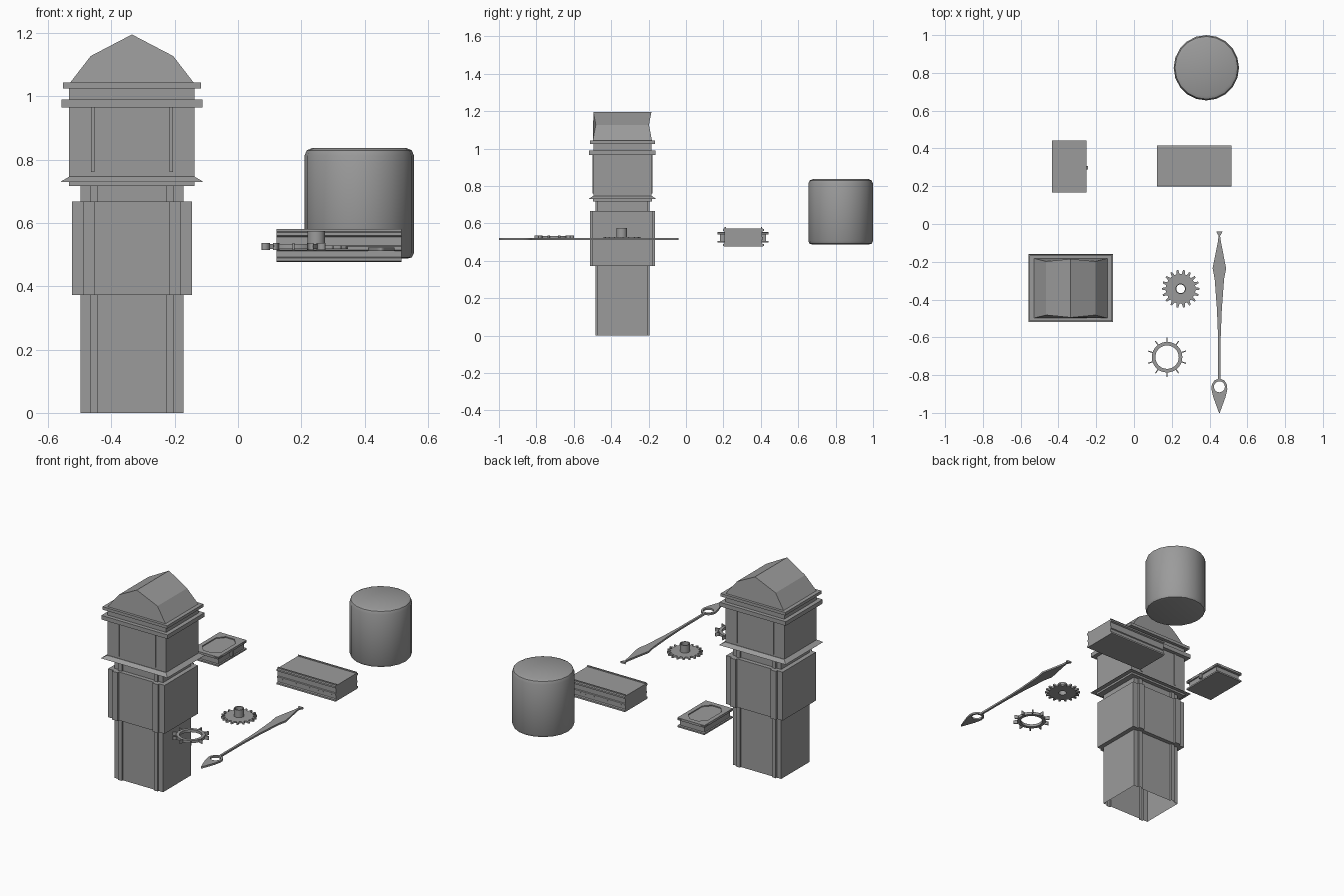
import bpy, bmesh, math
from mathutils import Vector

cube = bpy.data.objects.get("Cube")
if cube:
    bpy.data.objects.remove(cube, do_unlink=True)

stone = bpy.data.materials.new("mid grey")
stone.use_nodes = True
GREY = (0.33, 0.33, 0.33, 1)
stone.diffuse_color = GREY
stone.node_tree.nodes["Principled BSDF"].inputs["Base Color"].default_value = GREY


def add_mesh(name, mesh):
    mesh.materials.clear()
    mesh.materials.append(stone)
    obj = bpy.data.objects.new(name, mesh)
    bpy.context.collection.objects.link(obj)
    return obj


def from_bmesh(name, bm):
    bmesh.ops.recalc_face_normals(bm, faces=bm.faces)
    mesh = bpy.data.meshes.new(name)
    bm.to_mesh(mesh)
    bm.free()
    return add_mesh(name, mesh)


def loft(name, rings, caps=(True, True)):
    """Skin a list of equal closed rings of points."""
    bm = bmesh.new()
    rows = [[bm.verts.new(p) for p in ring] for ring in rings]
    n = len(rows[0])
    for a, b in zip(rows, rows[1:]):
        for i in range(n):
            bm.faces.new((a[i], a[(i + 1) % n], b[(i + 1) % n], b[i]))
    for row, cap in zip((rows[0], rows[-1]), caps):
        if cap:
            bm.faces.new(row)
    return from_bmesh(name, bm)


def rect(cx, cy, hx, hy, z):
    return [(cx + sx * hx, cy + sy * hy, z)
            for sx, sy in ((-1, -1), (1, -1), (1, 1), (-1, 1))]


def block(name, cx, cy, hx, hy, z0, z1):
    return loft(name, [rect(cx, cy, hx, hy, z) for z in (z0, z1)])


def flat_plate(name, outlines, z0, z1):
    """Extrude a flat outline; further outlines become holes."""
    curve = bpy.data.curves.new(name, 'CURVE')
    curve.dimensions = '2D'
    curve.fill_mode = 'BOTH'
    curve.extrude = (z1 - z0) / 2
    for pts in outlines:
        spline = curve.splines.new('POLY')
        spline.points.add(len(pts) - 1)
        for point, (x, y) in zip(spline.points, pts):
            point.co = (x, y, 0, 1)
        spline.use_cyclic_u = True
    temp = bpy.data.objects.new("outline", curve)
    bpy.context.collection.objects.link(temp)
    dg = bpy.context.evaluated_depsgraph_get()
    mesh = bpy.data.meshes.new_from_object(temp.evaluated_get(dg))
    bpy.data.objects.remove(temp, do_unlink=True)
    for v in mesh.vertices:
        v.co.z += (z0 + z1) / 2
    mesh.name = name
    return add_mesh(name, mesh)


def circle(cx, cy, r, n=32):
    return [(cx + r * math.cos(math.tau * i / n), cy + r * math.sin(math.tau * i / n))
            for i in range(n)]


# Tower: each section has two raised strips on the front and on the back
TX, TY = -0.335, -0.34


def ribbed(name, hx, hy, z0, z1, inner, outer, depth, caps=(True, True)):
    half = [(-hx, hy)]
    for a, b in ((-outer, -inner), (inner, outer)):
        half += [(a, hy), (a, hy + depth), (b, hy + depth), (b, hy)]
    half.append((hx, hy))
    outline = half + [(-x, -y) for x, y in half]
    return loft(name, [[(TX + x, TY + y, z) for x, y in outline] for z in (z0, z1)], caps)


def slab(name, hx, hy, z0, z1):
    return block(name, TX, TY, hx, hy, z0, z1)


ribbed("tower_shaft", 0.163, 0.135, 0, 0.72, 0.108, 0.133, 0.01, (False, True))
ribbed("tower_middle", 0.19, 0.16, 0.372, 0.667, 0.117, 0.154, 0.013)
slab("upper_floor", 0.198, 0.158, 0.717, 0.73)
loft("flared_skirt", [rect(TX, TY, 0.224, 0.18, 0.729), rect(TX, TY, 0.222, 0.178, 0.732),
                      rect(TX, TY, 0.198, 0.158, 0.746)])
slab("upper_room", 0.198, 0.155, 0.73, 1.03)
slab("lower_cornice", 0.223, 0.178, 0.965, 0.99)
slab("upper_cornice", 0.218, 0.174, 1.025, 1.043)
for sx, side in ((-1, "right"), (1, "left")):
    for sy, face in ((-1, "front"), (1, "back")):
        block(f"{face}_{side}_strip", TX + sx * 0.124, TY + sy * 0.155,
              0.006, 0.005, 0.76, 0.97)

# Roof: bent gable with pinched ends
gable = [(-0.195, 1.043, 0.158), (-0.13, 1.127, 0.142), (0, 1.195, 0.155),
         (0.13, 1.127, 0.142), (0.195, 1.043, 0.158)]
loft("roof", [[(TX + x, TY + s * hy, z) for x, z, hy in gable] for s in (-1, 1)])

# Drum with rounded rims
profile = [(0.15, 0.487), (0.166, 0.491), (0.173, 0.505), (0.173, 0.812),
           (0.166, 0.829), (0.15, 0.836)]
drum = loft("drum", [[(x, y, z) for x, y in circle(0.383, 0.827, r, 20)] for r, z in profile])
bpy.ops.object.select_all(action='DESELECT')
drum.select_set(True)
bpy.context.view_layer.objects.active = drum
bpy.ops.object.shade_smooth_by_angle(angle=math.radians(40))

# Long chest: moulded side section run along x
section = [(0.103, 0.477), (0.109, 0.479), (0.109, 0.489), (0.1, 0.492), (0.1, 0.512),
           (0.105, 0.515), (0.105, 0.525), (0.1, 0.528), (0.1, 0.556), (0.109, 0.56),
           (0.109, 0.57), (0.1, 0.573), (0.1, 0.58), (0.094, 0.58), (0.094, 0.573)]
section += [(-y, z) for y, z in reversed(section)]
loft("long_chest", [[(x, 0.307 + y, z) for y, z in section] for x in (0.122, 0.517)])

# Book-like case: two covers, inset core, raised border, corner pieces, clasp
BX, BY = -0.342, 0.305
block("case_bottom_cover", BX, BY, 0.091, 0.137, 0.497, 0.506)
block("case_core", BX, BY, 0.082, 0.122, 0.506, 0.541)
block("case_top_cover", BX, BY, 0.091, 0.137, 0.541, 0.549)
flat_plate("case_border", [[p[:2] for p in rect(BX, BY, hx, hy, 0)]
                           for hx, hy in ((0.091, 0.137), (0.066, 0.108))], 0.549, 0.555)
for sx in (-1, 1):
    for sy in (-1, 1):
        c = Vector((BX + sx * 0.068, BY + sy * 0.11))
        flat_plate("case_corner", [[c, c - Vector((sx * 0.04, 0)),
                                    c - Vector((sx * 0.02, sy * 0.025)),
                                    c - Vector((0, sy * 0.045))]], 0.548, 0.555)
block("case_clasp", BX + 0.093, BY - 0.008, 0.006, 0.009, 0.515, 0.545)

# Toothed cog with a hollow hub
GX, GY, TEETH = 0.247, -0.343, 18
cog = []
for i in range(TEETH):
    for step, r in ((-0.3, 0.079), (-0.13, 0.1), (0.13, 0.1), (0.3, 0.079)):
        a = math.tau * (i + step) / TEETH
        cog.append((GX + r * math.cos(a), GY + r * math.sin(a)))
flat_plate("cog_disc", [cog, circle(GX, GY, 0.023, 20)], 0.518, 0.528)
flat_plate("cog_hub", [circle(GX, GY, 0.028, 20), circle(GX, GY, 0.023, 20)], 0.518, 0.574)

# Spoked ring
RX, RY = 0.175, -0.705
flat_plate("spoked_ring", [circle(RX, RY, 0.081), circle(RX, RY, 0.062)], 0.517, 0.533)
for i in range(10):
    a = math.tau * i / 10 + math.pi / 2
    out, across = Vector((math.cos(a), math.sin(a))), Vector((-math.sin(a), math.cos(a)))
    mid = Vector((RX, RY))
    flat_plate("ring_spoke", [[mid + out * r + across * w for r, w in
                               ((0.078, -0.003), (0.105, -0.003), (0.105, 0.003), (0.078, 0.003))]],
               0.514, 0.536)

# Clock hand: tapered outline with an eyelet
HX = 0.452
edge = [(0.017, -0.04), (0.004, -0.063), (0.009, -0.1), (0.036, -0.235), (0.025, -0.29),
        (0.013, -0.45), (0.007, -0.6), (0.006, -0.82), (0.026, -0.828), (0.04, -0.85),
        (0.042, -0.875), (0.033, -0.915), (0.013, -0.97), (0.002, -1.0)]
hand = [(HX + w, y) for w, y in edge] + [(HX - w, y) for w, y in reversed(edge)]
flat_plate("clock_hand", [hand, circle(HX, -0.862, 0.029, 24)], 0.511, 0.522)
